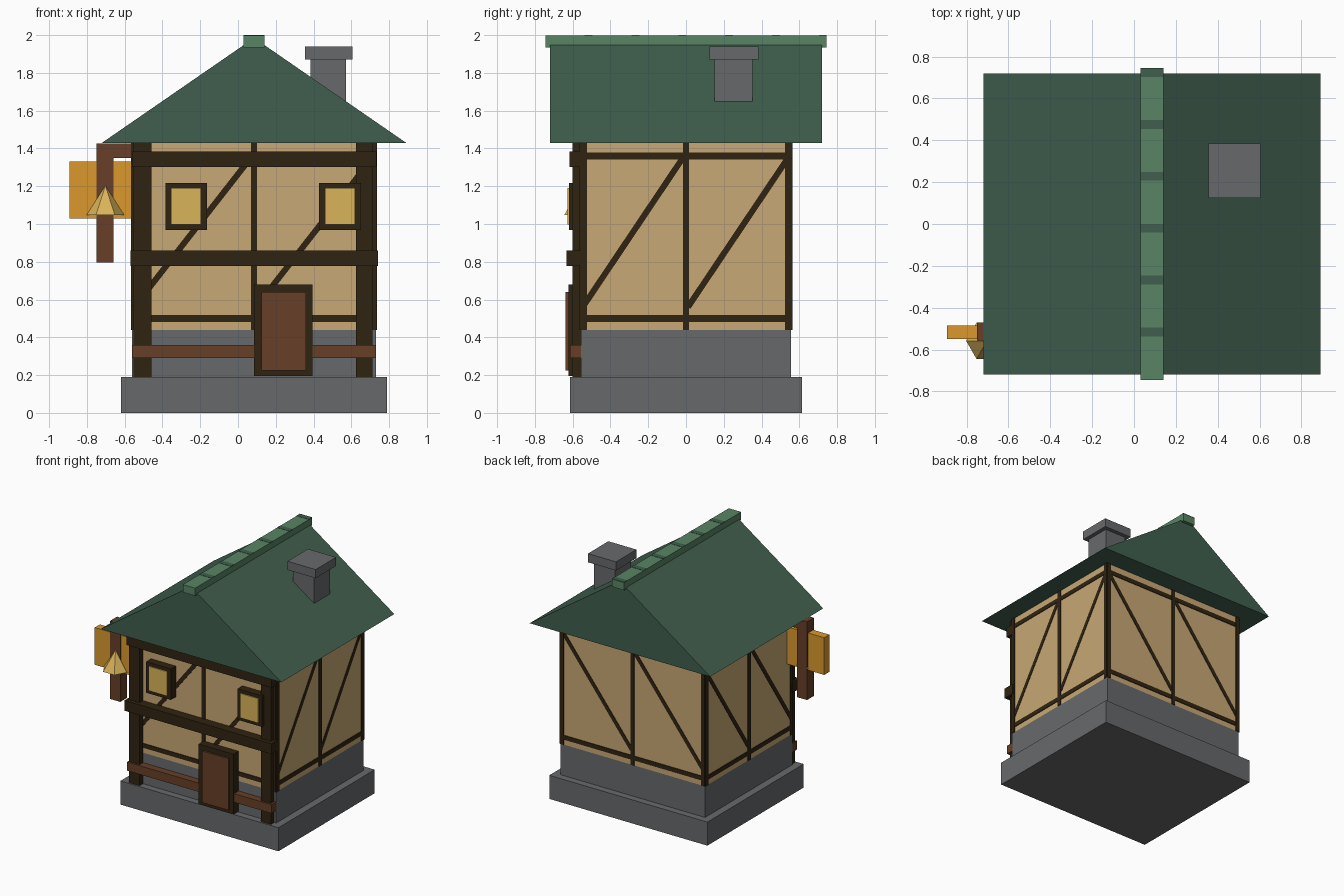
import bpy, bmesh, math
from mathutils import Matrix, Vector

if "Cube" in bpy.data.objects:
    bpy.data.objects.remove(bpy.data.objects["Cube"])


def material(name, hex_code):
    def lin(c):
        return c / 12.92 if c <= 0.04045 else ((c + 0.055) / 1.055) ** 2.4
    m = bpy.data.materials.new(name)
    rgb = [lin(int(hex_code[i:i + 2], 16) / 255) for i in (0, 2, 4)]
    m.diffuse_color = (*rgb, 1)
    m.use_nodes = True
    m.node_tree.nodes["Principled BSDF"].inputs["Base Color"].default_value = m.diffuse_color
    return m


STONE = material("grey stone", "67696B")
PLASTER = material("tan plaster", "C8A875")
TIMBER = material("dark timber", "302412")
WOOD = material("brown wood", "673F27")
ROOF = material("dark green roof", "405F4E")
RIDGE = material("light green ridge", "598463")
GLASS = material("warm yellow glass", "DAB45A")
BOARD = material("orange board", "DB992F")


def finish(name, bm, mat):
    bmesh.ops.recalc_face_normals(bm, faces=bm.faces)
    mesh = bpy.data.meshes.new(name)
    bm.to_mesh(mesh)
    bm.free()
    mesh.materials.append(mat)
    ob = bpy.data.objects.new(name, mesh)
    bpy.context.collection.objects.link(ob)
    return ob


def box(name, x, y, z, mat):
    """Box from (min, max) ranges."""
    bm = bmesh.new()
    size = Matrix.Diagonal((x[1] - x[0], y[1] - y[0], z[1] - z[0], 1))
    mid = Matrix.Translation((sum(x) / 2, sum(y) / 2, sum(z) / 2))
    bmesh.ops.create_cube(bm, size=1, matrix=mid @ size)
    return finish(name, bm, mat)


CX = 0.085               # house axis
HX, HY = 0.645, 0.557    # wall half sizes
EAVE = 1.43

# Foundation and walls
box("foundation", (CX - 0.705, CX + 0.705), (-0.613, 0.613), (0, 0.19), STONE)
box("stone_wall", (CX - HX, CX + HX), (-HY, HY), (0.19, 0.44), STONE)
box("plaster_wall", (CX - HX, CX + HX), (-HY, HY), (0.44, EAVE), PLASTER)

# Thin timber framing laid on each wall
def framing(name, origin, u, n, half):
    bm = bmesh.new()
    up = Vector((0, 0, 1))

    def strip(a, b, width, thick):
        p, q = (origin + u * t[0] + up * t[1] for t in (a, b))
        d = (q - p).normalized()
        rot = Matrix((d, n, d.cross(n))).transposed().to_4x4()
        size = Matrix.Diagonal(((q - p).length, thick * 2, width, 1))
        bmesh.ops.create_cube(bm, size=1, matrix=Matrix.Translation((p + q) / 2) @ rot @ size)

    for s in (-half + 0.016, 0, half - 0.016):
        strip((s, 0.44), (s, EAVE), 0.033, 0.006)
    for z in (0.5, 1.36):
        strip((-half, z), (half, z), 0.035, 0.005)
    for s in (-half, 0):
        strip((s + 0.01, 0.56), (s + half - 0.01, 1.36), 0.032, 0.003)
    finish(name, bm, TIMBER)


for name, n in (("front", (0, -1, 0)), ("back", (0, 1, 0)),
                ("left", (-1, 0, 0)), ("right", (1, 0, 0))):
    n = Vector(n)
    u = Vector((abs(n.y), abs(n.x), 0))
    origin = Vector((CX + n.x * HX, n.y * HY, 0))
    framing(name + "_framing", origin, u, n, HX if n.y else HY)

# Heavy front timbers
box("left_front_post", (-0.553, -0.457), (-0.60, -0.54), (0.19, EAVE), TIMBER)
box("right_front_post", (0.625, 0.713), (-0.60, -0.54), (0.19, EAVE), TIMBER)
box("top_beam", (-0.562, 0.732), (-0.617, -0.54), (1.303, 1.385), TIMBER)
box("middle_beam", (-0.57, 0.74), (-0.632, -0.54), (0.777, 0.86), TIMBER)
box("low_rail", (-0.56, 0.73), (-0.615, -0.55), (0.29, 0.36), WOOD)

# Door
box("door_frame", (0.085, 0.395), (-0.622, -0.54), (0.195, 0.68), TIMBER)
box("door", (0.125, 0.36), (-0.637, -0.56), (0.225, 0.64), WOOD)

# Windows
for side, x in (("left", -0.275), ("right", 0.54)):
    box(side + "_window_frame", (x - 0.11, x + 0.11), (-0.62, -0.54), (0.967, 1.217), TIMBER)
    box(side + "_window_glass", (x - 0.08, x + 0.08), (-0.628, -0.56), (0.997, 1.19), GLASS)

# Roof prism
bm = bmesh.new()
profile = [(CX - 0.805, EAVE), (CX + 0.805, EAVE), (CX, 1.985)]
face = bm.faces.new([bm.verts.new((x, -0.72, z)) for x, z in profile])
ext = bmesh.ops.extrude_face_region(bm, geom=[face], use_keep_orig=True)
bmesh.ops.translate(bm, vec=(0, 1.44, 0),
                    verts=[v for v in ext["geom"] if isinstance(v, bmesh.types.BMVert)])
finish("roof", bm, ROOF)

# Ridge cap with a dark seam at the back end of each tile
box("ridge_cap", (CX - 0.055, CX + 0.055), (-0.745, 0.745), (1.935, 1.998), RIDGE)
for i in range(6):
    y = 0.745 - i * 0.248
    box(f"ridge_seam_{i + 1}", (CX - 0.055, CX + 0.055), (y - 0.042, y), (1.99, 2.0), ROOF)

# Chimney
box("chimney", (0.385, 0.573), (0.15, 0.353), (1.5, 1.88), STONE)
box("chimney_cap", (0.355, 0.605), (0.125, 0.385), (1.87, 1.94), STONE)

# Hanging sign on the left front corner
box("sign_post", (-0.75, -0.66), (-0.557, -0.47), (0.795, 1.425), WOOD)
box("sign_arm", (-0.70, -0.55), (-0.555, -0.472), (1.35, 1.425), WOOD)
box("sign_board", (-0.893, -0.56), (-0.55, -0.485), (1.03, 1.33), BOARD)

# Six-sided lantern
bm = bmesh.new()
lx, ly = -0.702, -0.558
ring = [bm.verts.new((lx + 0.1 * math.cos(k * math.pi / 3),
                      ly + 0.1 * math.sin(k * math.pi / 3), 1.047)) for k in range(6)]
tip = bm.verts.new((lx, ly, 1.203))
bm.faces.new(ring[::-1])
for k in range(6):
    bm.faces.new((ring[k], ring[(k + 1) % 6], tip))
finish("lantern", bm, GLASS)
